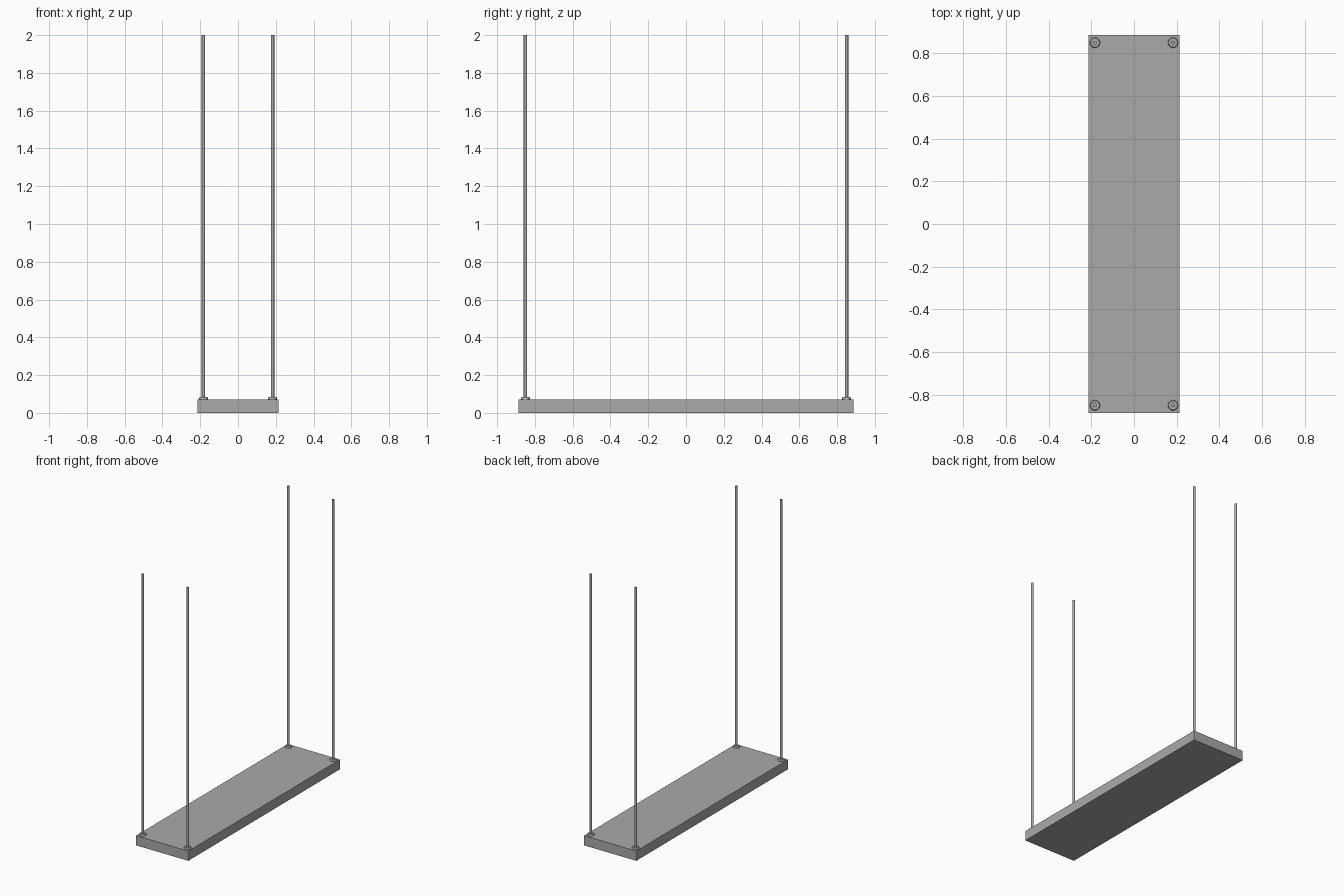
import bpy, bmesh, math

if "Cube" in bpy.data.objects:
    bpy.data.objects.remove(bpy.data.objects["Cube"])

grey = bpy.data.materials.new("plain grey")
grey.diffuse_color = (0.4, 0.4, 0.4, 1)
grey.use_nodes = True
grey.node_tree.nodes["Principled BSDF"].inputs["Base Color"].default_value = grey.diffuse_color

HX, HY, TOP = 0.214, 0.886, 0.072   # board half sizes and top height
RX, RY = 0.183, 0.85                # rod positions


def finish(bm, name):
    bmesh.ops.recalc_face_normals(bm, faces=bm.faces)
    me = bpy.data.meshes.new(name)
    bm.to_mesh(me)
    bm.free()
    me.materials.append(grey)
    ob = bpy.data.objects.new(name, me)
    bpy.context.collection.objects.link(ob)
    return ob


def lathe(name, profile, x, y, sides=24):
    # closed solid of revolution from (radius, height) points
    bm = bmesh.new()
    rings = [[bm.verts.new((x + r * math.cos(2 * math.pi * i / sides),
                            y + r * math.sin(2 * math.pi * i / sides), z))
              for i in range(sides)] for r, z in profile]
    for a, b in zip(rings, rings[1:]):
        for i in range(sides):
            j = (i + 1) % sides
            bm.faces.new((a[i], a[j], b[j], b[i])).smooth = True
    bm.faces.new(rings[0])
    bm.faces.new(rings[-1])
    for e in bm.edges:
        if len(e.link_faces) == 2 and e.calc_face_angle(0) > math.radians(30):
            e.smooth = False
    return finish(bm, name)


# flat hanging board
bm = bmesh.new()
bmesh.ops.create_cube(bm, size=1)
for v in bm.verts:
    v.co = (v.co.x * 2 * HX, v.co.y * 2 * HY, (v.co.z + 0.5) * TOP)
finish(bm, "board")

# a rod and its collar at each corner
for sx in (-1, 1):
    for sy in (-1, 1):
        lathe("suspension_rod", [(0.009, TOP - 0.01), (0.009, 2.0)], sx * RX, sy * RY)
        lathe("rod_collar", [(0.024, TOP - 0.005), (0.024, 0.079), (0.021, 0.083)],
              sx * RX, sy * RY)
